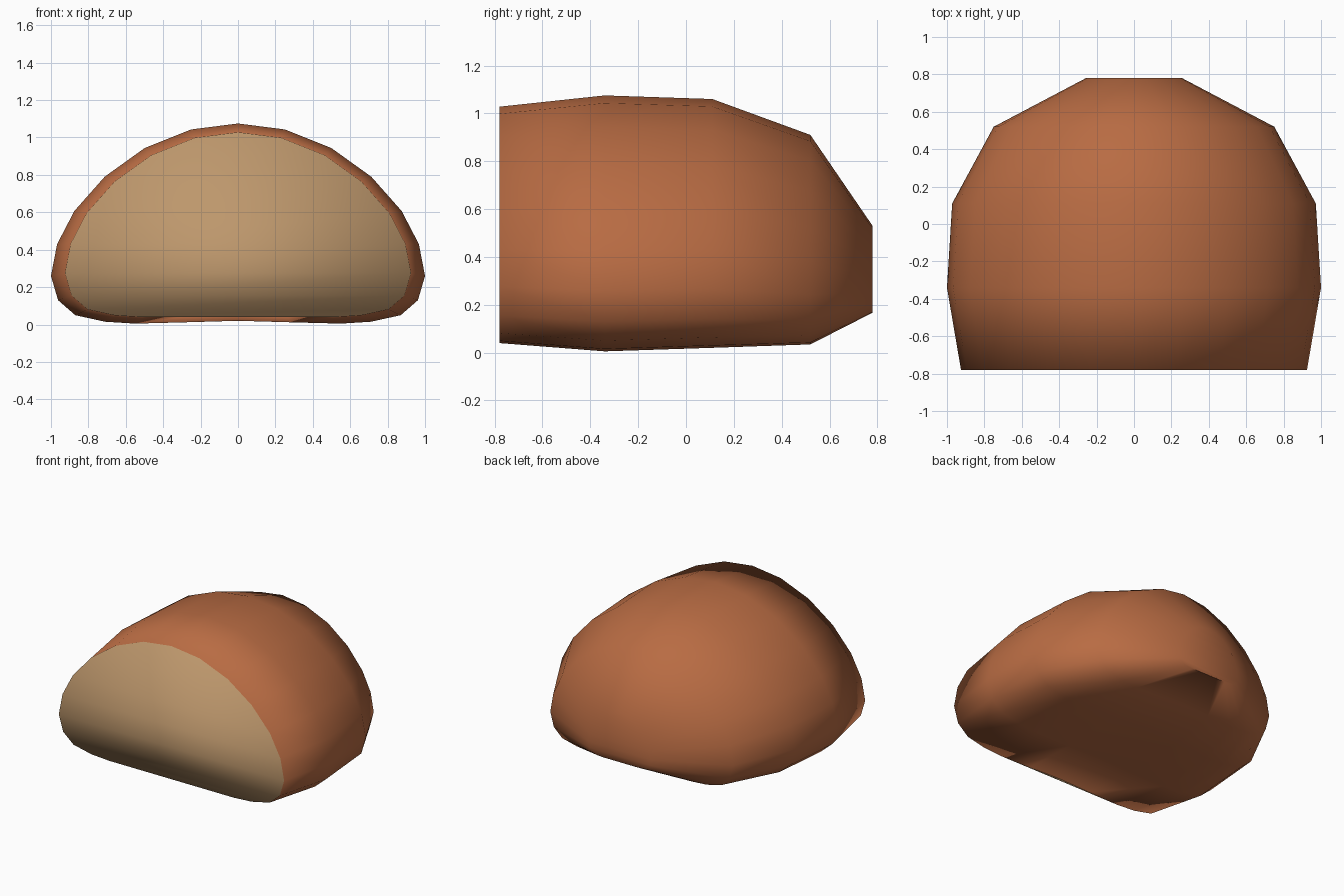
import bpy, bmesh

if "Cube" in bpy.data.objects:
    bpy.data.objects.remove(bpy.data.objects["Cube"])


def material(name, rgb):
    m = bpy.data.materials.new(name)
    m.diffuse_color = (*rgb, 1)
    m.use_nodes = True
    m.node_tree.nodes["Principled BSDF"].inputs["Base Color"].default_value = m.diffuse_color
    return m


# Right half of the widest loaf cross-section, top centre to bottom centre
HALF = [(0, 1.075), (0.25, 1.043), (0.5, 0.943), (0.713, 0.79), (0.875, 0.607),
        (0.967, 0.43), (1.0, 0.26), (0.962, 0.13), (0.87, 0.05), (0.71, 0.015),
        (0.55, 0.005), (0.28, 0.012), (0, 0.02)]
OUTLINE = HALF + [(-x, z) for x, z in HALF[-2:0:-1]]
N = len(OUTLINE)

# Slices from cut front to rounded back: y, half width, lowest z, highest z
SLICES = [(-0.78, 0.925, 0.035, 1.028), (-0.34, 1.0, 0.0, 1.075),
          (0.11, 0.972, 0.015, 1.06), (0.52, 0.75, 0.03, 0.91),
          (0.78, 0.257, 0.165, 0.53)]

bm = bmesh.new()
rings = []
for y, w, lo, hi in SLICES:
    rings.append([bm.verts.new((x * w, y, lo + (hi - lo) * z / 1.075)) for x, z in OUTLINE])

# Crust skin
for a, b in zip(rings, rings[1:]):
    for i in range(N):
        j = (i + 1) % N
        bm.faces.new((a[i], a[j], b[j], b[i]))


# Flat ends as horizontal strips, so the shading runs top to bottom
def cap(ring, mat):
    for i in range(N // 2):
        corners = [ring[i], ring[i + 1], ring[-i - 1], ring[-i]]
        f = bm.faces.new(list(dict.fromkeys(corners)))
        f.material_index = mat


cap(rings[0], 1)    # cut crumb face
cap(rings[-1], 0)   # back end
bmesh.ops.recalc_face_normals(bm, faces=bm.faces[:])
for f in bm.faces:
    f.smooth = True

mesh = bpy.data.meshes.new("bread_loaf")
bm.to_mesh(mesh)
bm.free()
mesh.materials.append(material("brown crust", (0.48, 0.148, 0.056)))
mesh.materials.append(material("tan crumb", (0.51, 0.31, 0.15)))
loaf = bpy.data.objects.new("bread_loaf", mesh)
bpy.context.collection.objects.link(loaf)
